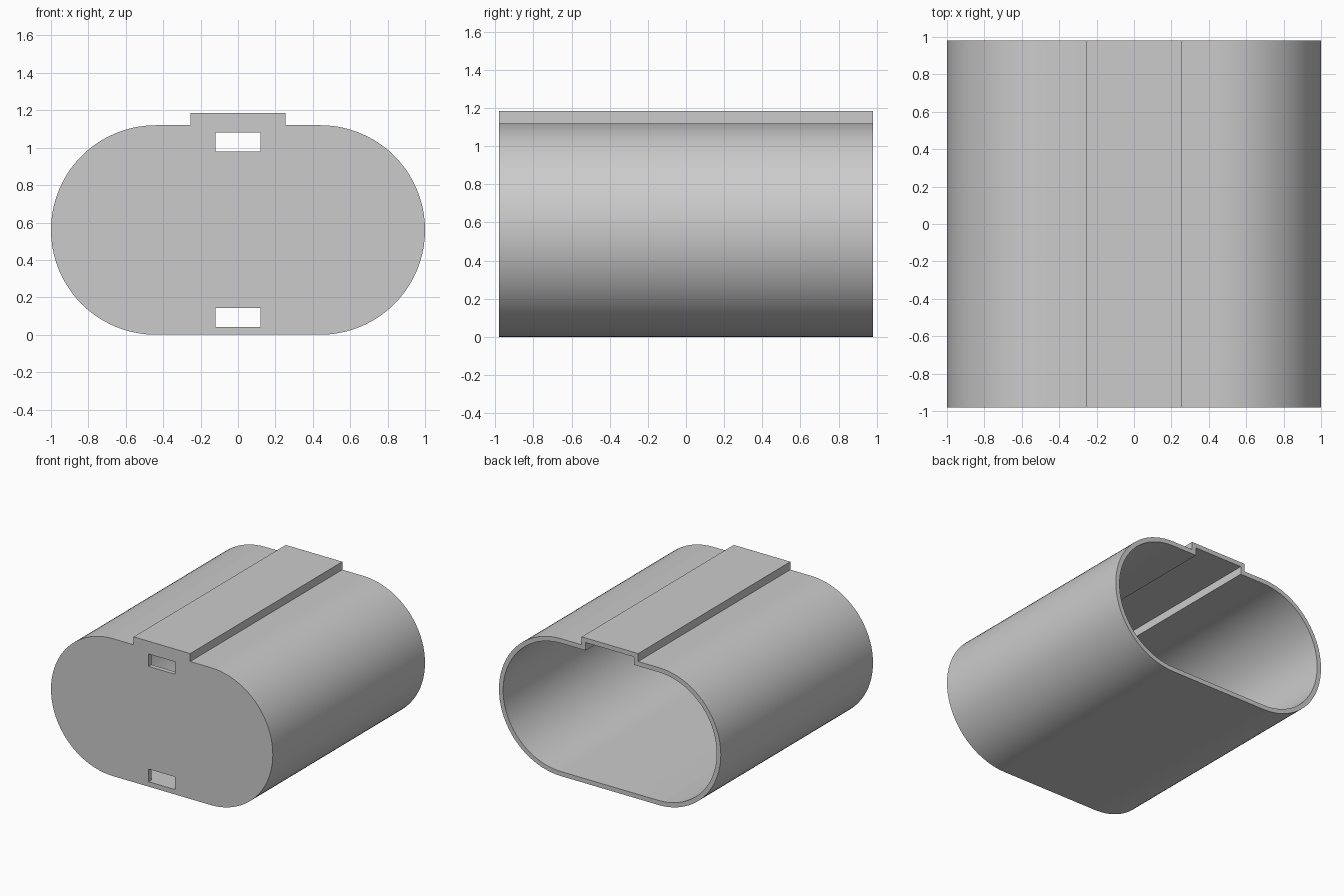
import bpy, bmesh, math

cube = bpy.data.objects.get("Cube")
if cube:
    bpy.data.objects.remove(cube, do_unlink=True)

RADIUS, HALF_FLAT = 0.56, 0.44      # rounded ends and flat middle
RIDGE_HALF, RIDGE_TOP = 0.255, 1.185
HALF_DEPTH, WALL = 0.98, 0.037
SEGMENTS = 40

grey = bpy.data.materials.new("grey plastic")
grey.use_nodes = True
grey.diffuse_color = (0.6, 0.6, 0.6, 1)
grey.node_tree.nodes["Principled BSDF"].inputs["Base Color"].default_value = (0.6, 0.6, 0.6, 1)


def section(inset):
    """Rounded outline with a raised ridge on top, shrunk by inset."""
    r, half, top = RADIUS - inset, RIDGE_HALF - inset, RIDGE_TOP - inset
    pts = []
    for side, start in ((1, -math.pi / 2), (-1, math.pi / 2)):
        for i in range(SEGMENTS + 1):
            a = start + math.pi * i / SEGMENTS
            pts.append((side * HALF_FLAT + r * math.cos(a), RADIUS + r * math.sin(a)))
        if side == 1:
            shoulder = RADIUS + r
            pts += [(half, shoulder), (half, top), (-half, top), (-half, shoulder)]
    return pts


def prism(name, outline, y0, y1):
    """Extrude an x-z outline from y0 to y1."""
    bm = bmesh.new()
    face = bm.faces.new([bm.verts.new((x, y0, z)) for x, z in outline])
    new = bmesh.ops.extrude_face_region(bm, geom=[face])["geom"]
    moved = [v for v in new if isinstance(v, bmesh.types.BMVert)]
    bmesh.ops.translate(bm, verts=moved, vec=(0, y1 - y0, 0))
    bmesh.ops.recalc_face_normals(bm, faces=bm.faces)
    mesh = bpy.data.meshes.new(name)
    bm.to_mesh(mesh)
    bm.free()
    mesh.materials.append(grey)
    obj = bpy.data.objects.new(name, mesh)
    bpy.context.collection.objects.link(obj)
    return obj


def rectangle(half, z0, z1):
    return [(-half, z0), (half, z0), (half, z1), (-half, z1)]


# Housing, open at the back, with a strap slot at top and bottom of the front
housing = prism("housing", section(0), -HALF_DEPTH, HALF_DEPTH)
cutters = [
    prism("cavity_cutter", section(WALL), -HALF_DEPTH + WALL, HALF_DEPTH + 0.1),
    prism("lower_slot_cutter", rectangle(0.12, 0.04, 0.143), -1.1, -0.8),
    prism("upper_slot_cutter", rectangle(0.12, 0.98, 1.081), -1.1, -0.8),
]

bpy.ops.object.select_all(action="DESELECT")
bpy.context.view_layer.objects.active = housing
housing.select_set(True)
for cutter in cutters:
    cutter.hide_render = True
    cut = housing.modifiers.new(cutter.name, "BOOLEAN")
    cut.operation, cut.solver, cut.object = "DIFFERENCE", "EXACT", cutter
    bpy.ops.object.modifier_apply(modifier=cut.name)
    bpy.data.objects.remove(cutter, do_unlink=True)

bpy.ops.object.shade_smooth_by_angle(angle=math.radians(30))
